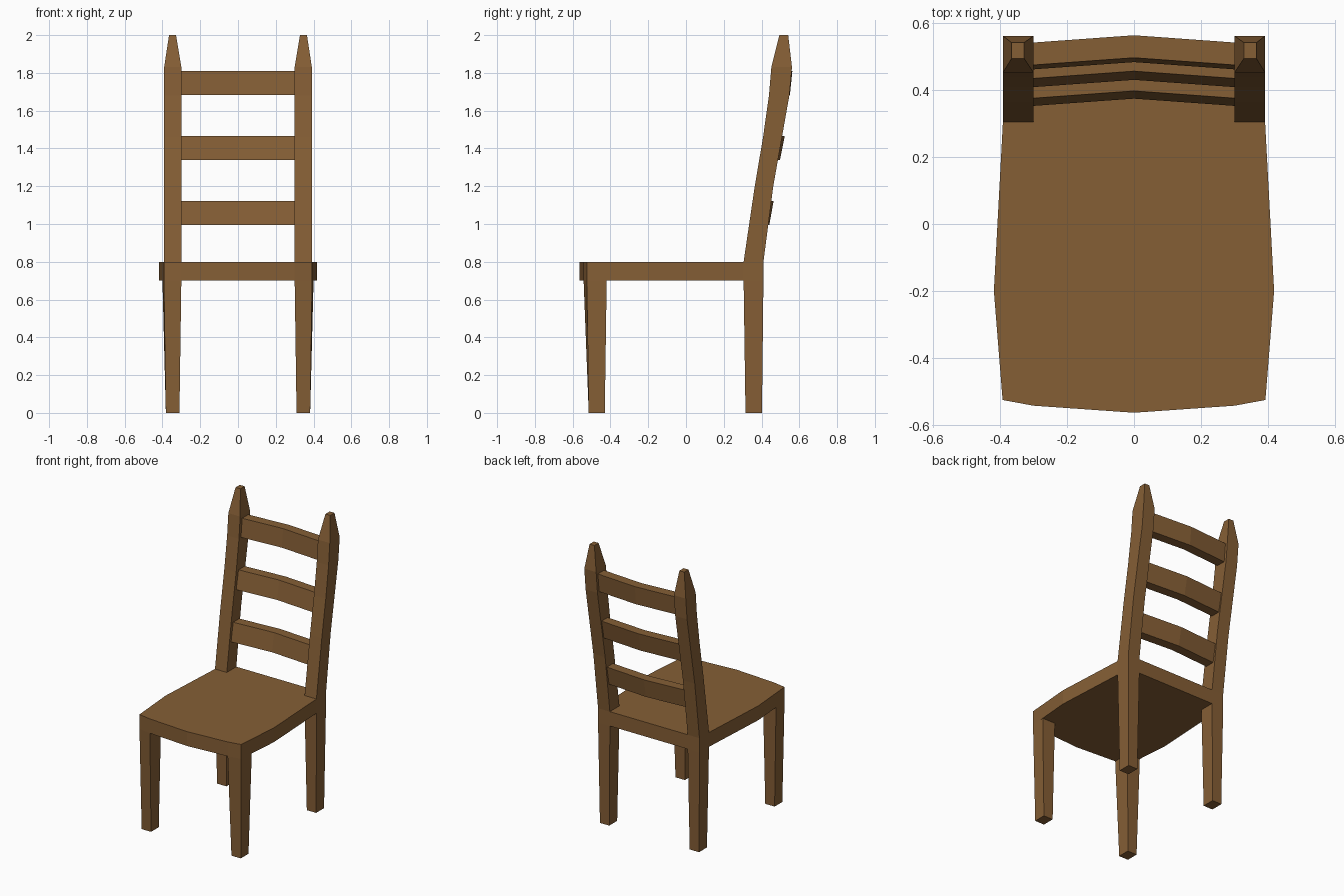
import bpy, bmesh

if "Cube" in bpy.data.objects:
    bpy.data.objects.remove(bpy.data.objects["Cube"])

wood = bpy.data.materials.new("brown wood")
wood.diffuse_color = (0.235, 0.113, 0.036, 1)
wood.use_nodes = True
wood.node_tree.nodes["Principled BSDF"].inputs["Base Color"].default_value = wood.diffuse_color


def loft(name, rings):
    """Skin a list of matching vertex rings and cap both ends."""
    bm = bmesh.new()
    loops = [[bm.verts.new(p) for p in ring] for ring in rings]
    n = len(loops[0])
    for a, b in zip(loops, loops[1:]):
        for i in range(n):
            j = (i + 1) % n
            bm.faces.new((a[i], a[j], b[j], b[i]))
    bm.faces.new(loops[0][::-1])
    bm.faces.new(loops[-1])
    bmesh.ops.recalc_face_normals(bm, faces=bm.faces)
    mesh = bpy.data.meshes.new(name)
    bm.to_mesh(mesh)
    bm.free()
    mesh.materials.append(wood)
    ob = bpy.data.objects.new(name, mesh)
    bpy.context.collection.objects.link(ob)
    return ob


def rect(x0, x1, y0, y1, z):
    return [(x0, y0, z), (x1, y0, z), (x1, y1, z), (x0, y1, z)]


def mirrored(ob):
    ob.modifiers.new("Mirror", 'MIRROR').use_axis[0] = True


# Seat: bowed front and sides, straight back
half = [(0.30, -0.542), (0.392, -0.525), (0.418, -0.20), (0.391, 0.305), (0.391, 0.41)]
outline = [(0, -0.563)] + half + [(-x, y) for x, y in reversed(half)]
loft("seat", [[(x, y, z) for x, y in outline] for z in (0.70, 0.80)])

# Front legs: tops follow the seat outline
mirrored(loft("front_leg", [
    rect(0.31, 0.382, -0.515, -0.43, 0),
    [(0.30, -0.542, 0.70), (0.392, -0.525, 0.70), (0.40, -0.42, 0.70), (0.30, -0.42, 0.70)]]))

# Back legs
mirrored(loft("back_leg", [rect(0.31, 0.382, 0.315, 0.402, 0),
                           rect(0.30, 0.391, 0.305, 0.41, 0.70)]))

# Back posts: raked, with tapered tips
profile = [(0.80, 0.305, 0.41), (1.20, 0.364, 0.462), (1.46, 0.408, 0.508),
           (1.68, 0.439, 0.547), (1.83, 0.452, 0.561)]
rings = [rect(0.30, 0.391, y0, y1, z) for z, y0, y1 in profile]
rings.append(rect(0.328, 0.365, 0.494, 0.541, 2.0))
mirrored(loft("back_post", rings))

# Back slats: bent backwards at the middle, leaning with the posts
for i, (z0, z1, y0, y1) in enumerate([(0.995, 1.123, 0.374, 0.397),
                                      (1.338, 1.466, 0.430, 0.456),
                                      (1.682, 1.81, 0.483, 0.496)]):
    loft(f"back_slat_{i + 1}", [
        [(x, y0 - d, z0), (x, y0 - d + 0.067, z0), (x, y1 - d + 0.067, z1), (x, y1 - d, z1)]
        for x, d in ((-0.305, 0.022), (0, 0), (0.305, 0.022))])
